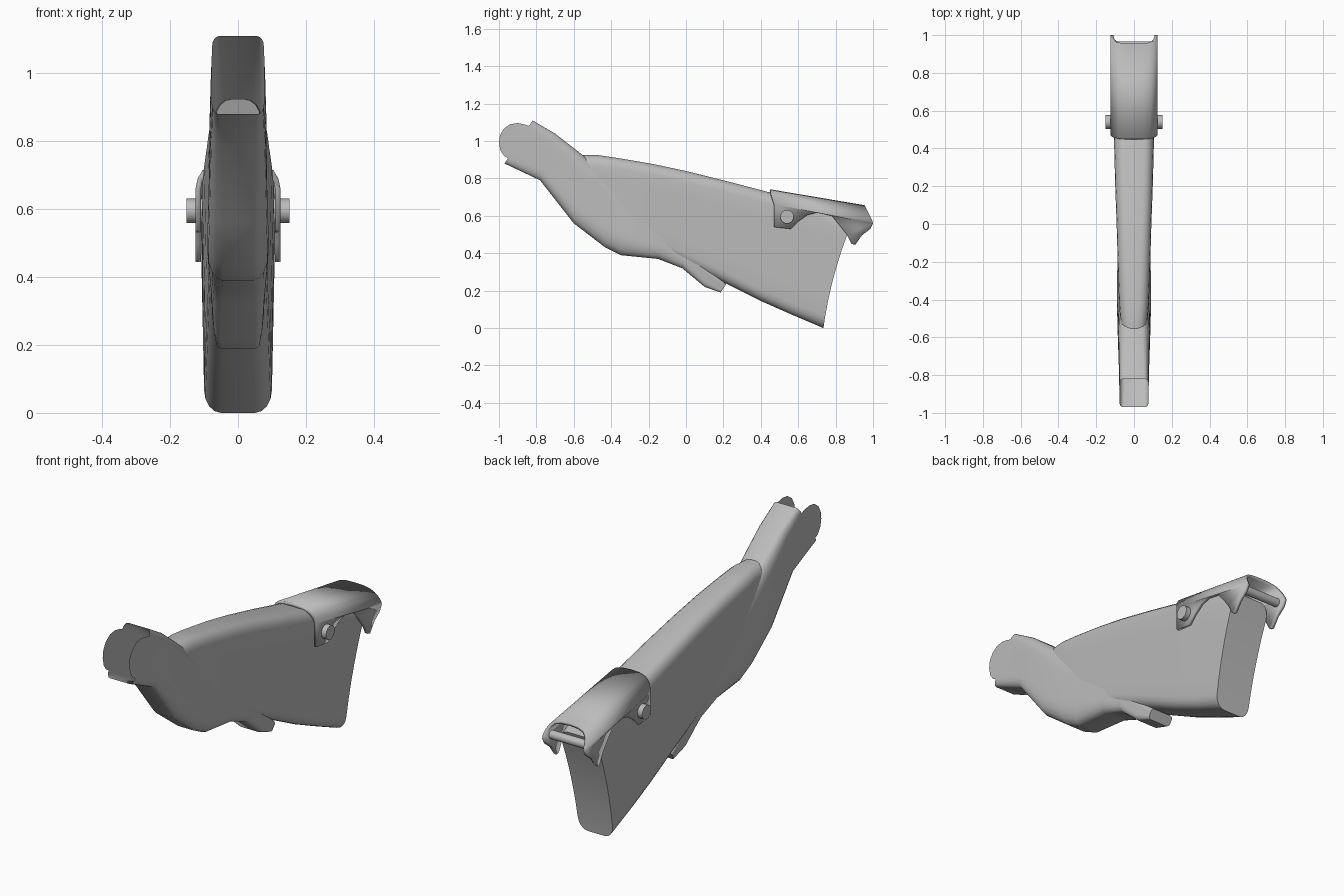
import bpy, bmesh, math
from mathutils import Matrix

if "Cube" in bpy.data.objects:
    bpy.data.objects.remove(bpy.data.objects["Cube"])

grey = bpy.data.materials.new("plain grey")
grey.diffuse_color = (0.5, 0.5, 0.5, 1)
grey.use_nodes = True
grey.node_tree.nodes["Principled BSDF"].inputs["Base Color"].default_value = grey.diffuse_color

SEG, SIDE = 4, 5          # corner and side divisions of a section


def finish(name, bm, angle=35, recalc=True):
    if recalc:
        bmesh.ops.recalc_face_normals(bm, faces=bm.faces)
    me = bpy.data.meshes.new(name)
    bm.to_mesh(me)
    bm.free()
    me.materials.append(grey)
    me.shade_smooth()
    me.set_sharp_from_angle(angle=math.radians(angle))
    ob = bpy.data.objects.new(name, me)
    bpy.context.collection.objects.link(ob)
    return ob


def half_section(top, bottom, wt, wb, rx, rh, bow=0):
    """Right half of a rounded section, from bottom centre to top centre."""
    h = math.dist(top, bottom)
    rh = min(rh, h * 0.4)
    flat = [(0, 0)]
    for i in range(SEG + 1):
        a = math.pi / 2 * i / SEG
        flat.append((wb - rx + rx * math.sin(a), rh - rh * math.cos(a)))
    for i in range(1, SIDE):
        k = i / SIDE
        flat.append((wb + (wt - wb) * k, rh + (h - 2 * rh) * k))
    for i in range(SEG + 1):
        a = math.pi / 2 * i / SEG
        flat.append((wt - rx + rx * math.cos(a), h - rh + rh * math.sin(a)))
    flat.append((0, h))
    pts = []
    for x, u in flat:
        t = u / h
        y = bottom[0] + (top[0] - bottom[0]) * t - bow * 4 * t * (1 - t)
        pts.append((x, y, bottom[1] + (top[1] - bottom[1]) * t))
    return pts


def loft(bm, stations, cap_first):
    rings = []
    for s in stations:
        half = half_section(*s)
        full = half + [(-x, y, z) for x, y, z in reversed(half[1:-1])]
        rings.append([bm.verts.new(p) for p in full])
    n = len(rings[0])
    for a, b in zip(rings, rings[1:]):
        for i in range(n):
            j = (i + 1) % n
            bm.faces.new((a[i], a[j], b[j], b[i]))
    # end caps made of strips across the width
    for r in ([rings[0]] if cap_first else []) + [rings[-1]]:
        m = n // 2
        for i in range(m):
            quad = [r[i], r[i + 1], r[-i - 1], r[-i] if i else r[0]]
            bm.faces.new(list(dict.fromkeys(quad)))
    return rings


# butt stock body: top, bottom, top width, bottom width, corner width, corner height
bm = bmesh.new()
loft(bm, [
    ((-0.57, 0.925), (-0.50, 0.72), .066, .070, .05, .06),
    ((-0.47, 0.925), (-0.42, 0.58), .076, .076, .05, .06),
    ((-0.37, 0.910), (-0.30, 0.46), .081, .080, .05, .06),
    ((-0.18, 0.878), (-0.14, 0.40), .087, .084, .05, .06),
    ((0.00, 0.840), (0.00, 0.34), .092, .087, .05, .06),
    ((0.22, 0.785), (0.20, 0.245), .100, .091, .05, .06),
    ((0.46, 0.722), (0.40, 0.145), .106, .095, .05, .06),
    ((0.70, 0.660), (0.57, 0.07), .109, .098, .05, .06, .01),
    ((0.89, 0.570), (0.735, 0.0), .109, .100, .05, .07, .02),
], True)
finish("stock_body", bm)

# hollow neck, pistol grip and lower tongue
bm = bmesh.new()
rings = loft(bm, [
    ((-0.82, 1.11), (-0.97, 0.88), .076, .076, .02, .035),
    ((-0.70, 1.04), (-0.78, 0.79), .080, .080, .03, .05),
    ((-0.565, 0.935), (-0.60, 0.56), .084, .086, .04, .08),
    ((-0.46, 0.85), (-0.43, 0.43), .080, .090, .045, .10),
    ((-0.29, 0.72), (-0.35, 0.39), .080, .090, .045, .09),
    ((-0.10, 0.56), (-0.15, 0.37), .084, .087, .04, .06),
    ((0.00, 0.44), (-0.02, 0.32), .082, .080, .03, .04),
    ((0.10, 0.34), (0.10, 0.22), .078, .072, .02, .03),
    ((0.215, 0.235), (0.185, 0.19), .066, .064, .015, .015),
], False)
# thin rounded ears at the open front of the neck
r = rings[0]
first, last = SEG + 1, SEG + 1 + SIDE
arc = [(-.86, 1.088), (-.90, 1.096), (-.94, 1.09), (-.975, 1.065), (-.995, 1.03),
       (-1.0, .99), (-.992, .95), (-.972, .92)]
for s in (1, -1):
    edge = [r[i if s > 0 else -i] for i in range(first, last + 1)]
    bm.faces.new(edge + [bm.verts.new((s * .076, y, z)) for y, z in arc])
finish("neck_and_grip", bm)

# cheek rest: arched roof with a shaped plate on each side
bm = bmesh.new()
arch = [(0, 0), (.05, .003), (.085, .012), (.105, .028), (.119, .052), (.125, .08)]
arch = [(-x, d) for x, d in reversed(arch[1:])] + arch
front = [bm.verts.new((x, .45 + .25 * d, .742 - d)) for x, d in arch]
back = [bm.verts.new((x, .955 + .5 * d, .657 - d)) for x, d in arch]
for i in range(len(arch) - 1):
    bm.faces.new((front[i], front[i + 1], back[i + 1], back[i]))
lower = [(1.0, .56), (.985, .53), (.94, .495), (.905, .445), (.885, .45), (.86, .50),
         (.82, .55), (.78, .60), (.70, .617), (.65, .605), (.60, .57), (.56, .53), (.47, .54)]
for k in (0, -1):
    x = arch[k][0]
    bm.faces.new([front[k], back[k]] + [bm.verts.new((x, y, z)) for y, z in lower])
for f in bm.faces:
    f.normal_update()
    c = f.calc_center_median()
    if f.normal.x * c.x + f.normal.z * (c.z - .5) < 0:
        f.normal_flip()
cheek = finish("cheek_rest", bm, recalc=False)
mod = cheek.modifiers.new("wall", 'SOLIDIFY')
mod.thickness = .016
mod.offset = -1


# cross pins: the side knobs and the rear bar
def pin(name, y, z, radius, half_length):
    b = bmesh.new()
    bmesh.ops.create_cone(b, cap_ends=True, segments=20, radius1=radius, radius2=radius,
                          depth=2 * half_length, matrix=Matrix.Translation((0, y, z))
                          @ Matrix.Rotation(math.pi / 2, 4, 'Y'))
    finish(name, b)


pin("side_knobs", .54, .595, .036, .152)
pin("rear_bar", .945, .565, .022, .115)
